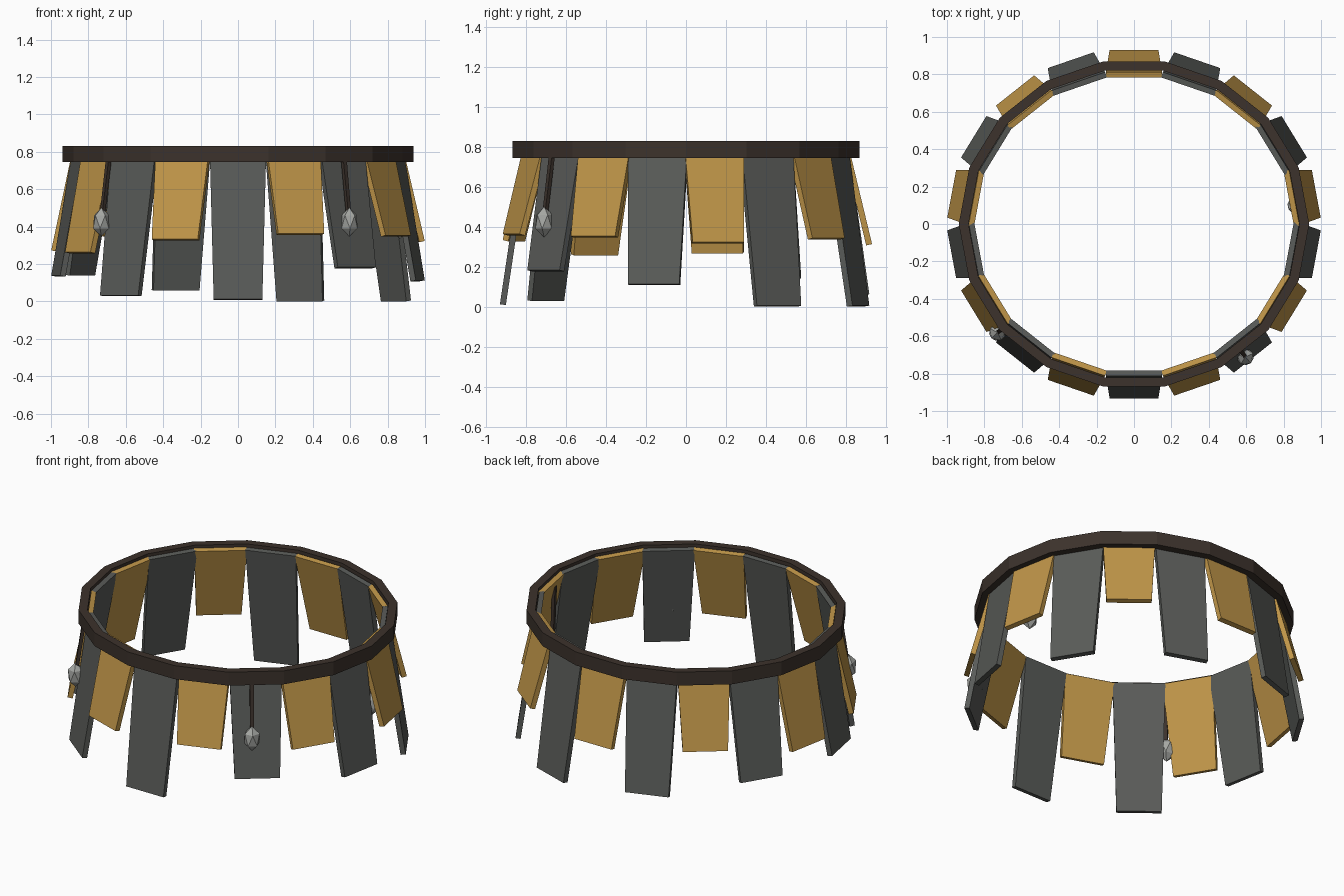
import bpy, math
from mathutils import Vector

if "Cube" in bpy.data.objects:
    bpy.data.objects.remove(bpy.data.objects["Cube"])


def material(name, rgb):
    m = bpy.data.materials.new(name)
    m.diffuse_color = (*rgb, 1)
    m.use_nodes = True
    m.node_tree.nodes["Principled BSDF"].inputs["Base Color"].default_value = m.diffuse_color
    return m


GOLD = material("gold_leather", (0.52, 0.30, 0.065))
DARK = material("dark_leather", (0.10, 0.105, 0.098))
BELT = material("belt_leather", (0.045, 0.032, 0.025))
STONE = material("stone", (0.38, 0.39, 0.37))


def make(name, verts, faces, mat):
    me = bpy.data.meshes.new(name)
    me.from_pydata(verts, [], faces)
    me.materials.append(mat)
    ob = bpy.data.objects.new(name, me)
    bpy.context.collection.objects.link(ob)
    return ob


def ellipse(deg, a, b, z):
    t = math.radians(deg)
    return Vector((a * math.cos(t), b * math.sin(t), z))


def slab(name, top, bottom, side, w_top, w_bottom, thick, mat):
    # tapered board running from top to bottom, its width along side
    out = side.cross(bottom - top).normalized() * thick / 2
    verts = [p + side * (s * w / 2) + out * o
             for p, w in ((top, w_top), (bottom, w_bottom))
             for s, o in ((-1, -1), (1, -1), (1, 1), (-1, 1))]
    faces = [(0, 1, 2, 3), (7, 6, 5, 4)] + \
            [(i, i + 4, (i + 1) % 4 + 4, (i + 1) % 4) for i in range(4)]
    return make(name, verts, faces, mat)


# Belt: 18-sided oval band
N = 18
verts, faces = [], []
for i in range(N):
    for a, b, z in ((0.937, 0.883, 0.745), (0.937, 0.883, 0.83),
                    (0.885, 0.833, 0.83), (0.885, 0.833, 0.745)):
        verts.append(ellipse(i * 360 / N, a, b, z))
    for k in range(4):
        j, l = (i + 1) % N, (k + 1) % 4
        faces.append((i * 4 + k, j * 4 + k, j * 4 + l, i * 4 + l))
make("belt", verts, faces, BELT)

# Hanging strips: bottom heights, starting at 10 degrees, gold and dark in turn
heights = [0.32, 0.003, 0.34, 0.003, 0.31, 0.06, 0.35, 0.14, 0.27,
           0.135, 0.26, 0.03, 0.33, 0.01, 0.36, 0.18, 0.35, 0.11]
for i, h in enumerate(heights):
    deg = 10 + 20 * i
    t = math.radians(deg)
    side = Vector((-0.975 * math.sin(t), 0.92 * math.cos(t), 0)).normalized()
    slab(f"strip_{i + 1}", ellipse(deg, 0.855, 0.797, 0.81),
         ellipse(deg, 0.975, 0.917, h), side, 0.302, 0.26, 0.03,
         DARK if i % 2 else GOLD)

# Stone charms on cords
charms = [((0.565, -0.67, 0.77), (0.595, -0.71, 0.425)),
          ((-0.69, -0.55, 0.77), (-0.73, -0.58, 0.425)),
          ((0.85, 0.10, 0.77), (0.865, 0.10, 0.41))]
for i, (top, pos) in enumerate(charms):
    top, pos = Vector(top), Vector(pos)
    side = Vector((-pos.y, pos.x, 0)).normalized()
    slab(f"cord_{i + 1}", top, pos, side, 0.024, 0.02, 0.02, BELT)
    bpy.ops.mesh.primitive_ico_sphere_add(subdivisions=1, radius=1, location=pos)
    ob = bpy.context.object
    ob.name = f"stone_charm_{i + 1}"
    ob.scale = (0.05, 0.05, 0.077)
    ob.rotation_euler.z = 0.4 + i
    ob.data.materials.append(STONE)
